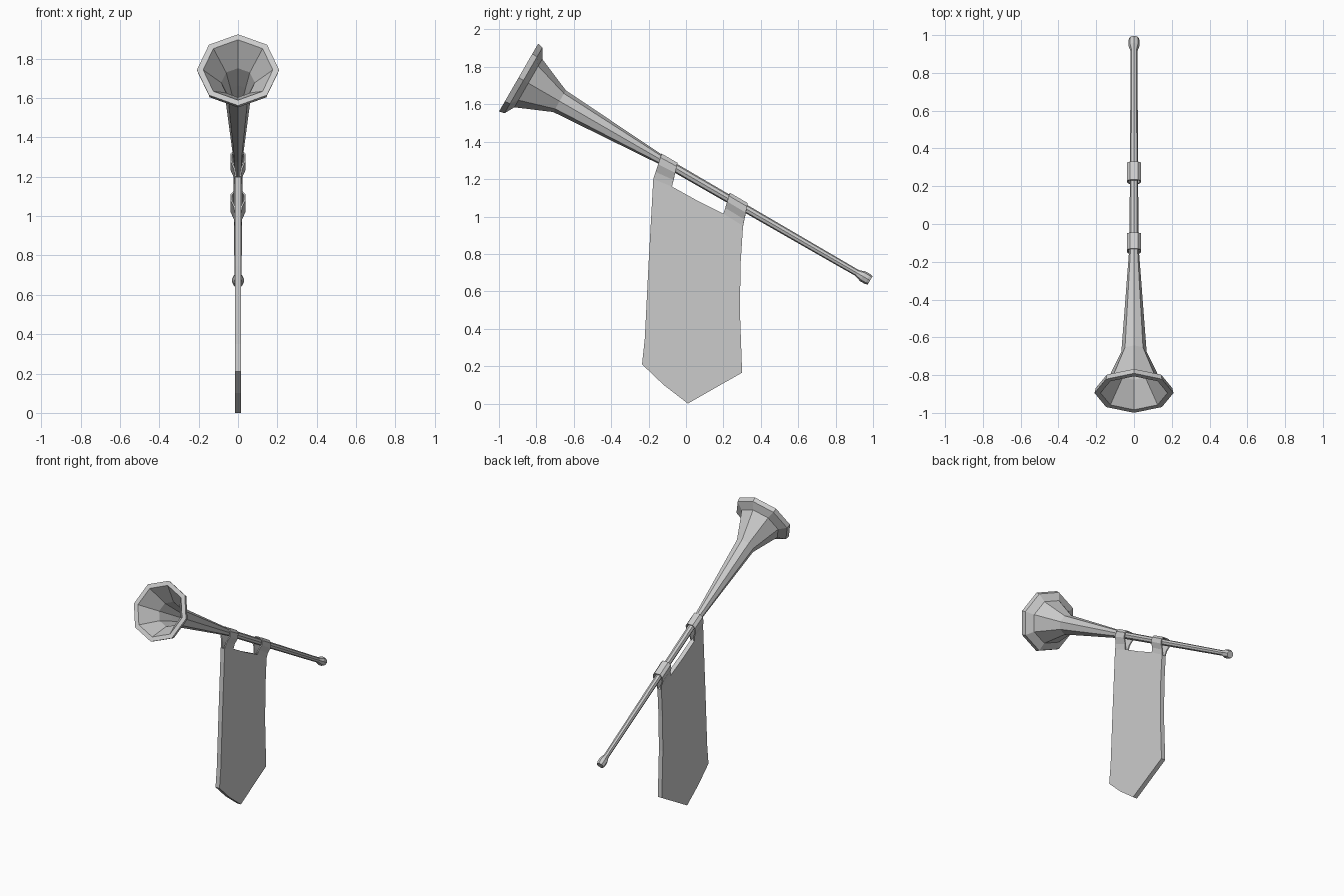
import bpy, bmesh, math
from mathutils import Vector

cube = bpy.data.objects.get("Cube")
if cube:
    bpy.data.objects.remove(cube, do_unlink=True)

grey = bpy.data.materials.new("plain_grey")
grey.use_nodes = True
colour = (0.6, 0.6, 0.6, 1)
grey.diffuse_color = colour
grey.node_tree.nodes["Principled BSDF"].inputs["Base Color"].default_value = colour

TILT = math.radians(30)
BELL = Vector((0, -0.895, 1.743))             # centre of the bell mouth
ALONG = Vector((0, math.cos(TILT), -math.sin(TILT)))
UP = Vector((0, math.sin(TILT), math.cos(TILT)))
SIDE = Vector((1, 0, 0))


def finish(name, bm):
    bmesh.ops.remove_doubles(bm, verts=bm.verts, dist=0.0001)
    bmesh.ops.recalc_face_normals(bm, faces=bm.faces)
    mesh = bpy.data.meshes.new(name)
    bm.to_mesh(mesh)
    bm.free()
    mesh.materials.append(grey)
    obj = bpy.data.objects.new(name, mesh)
    bpy.context.collection.objects.link(obj)
    return obj


def lathe(name, profile, sides=8):
    """Revolve (distance, radius) points around the tilted axis."""
    bm = bmesh.new()
    rings = []
    for t, r in profile:
        if r == 0:
            rings.append([bm.verts.new(BELL + ALONG * t)] * sides)
            continue
        angles = [math.tau * i / sides for i in range(sides)]
        rings.append([bm.verts.new(BELL + ALONG * t + SIDE * r * math.sin(a) + UP * r * math.cos(a))
                      for a in angles])
    for a, b in zip(rings, rings[1:]):
        for i in range(sides):
            j = (i + 1) % sides
            bm.faces.new(dict.fromkeys((a[i], a[j], b[j], b[i])))
    return finish(name, bm)


def strap(name, low_front, low_back, top_front, top_back):
    """Cloth loop that opens around the tube and closes at the banner."""
    half = [(0.016, 0), (0.021, 0.28), (0.038, 0.58), (0.038, 0.85), (0.022, 1)]
    path = half + [(-x, s) for x, s in reversed(half)]
    bm = bmesh.new()
    rows = []
    for x, s in path:
        row = []
        for low, top in ((low_front, top_front), (low_back, top_back)):
            p = Vector(low).lerp(Vector(top), s)
            row.append(bm.verts.new((x, p.x, p.y)))
        rows.append(row)
    for a, b in zip(rows, rows[1:]):
        bm.faces.new((a[0], a[1], b[1], b[0]))
    obj = finish(name, bm)
    # point the faces outward so the thickness grows towards the tube
    if obj.data.polygons[len(path) // 2 - 1].normal.z < 0:
        obj.data.flip_normals()
    solid = obj.modifiers.new("thickness", "SOLIDIFY")
    solid.thickness = 0.008
    solid.offset = -1
    return obj


# Flared bell with a hollow mouth, running into the tube
lathe("horn_tube", [(0.5, 0), (0.25, 0.055), (0.13, 0.085), (0, 0.177), (0, 0.209),
                    (0.03, 0.203), (0.06, 0.149), (0.253, 0.067), (0.9, 0.024),
                    (2.1, 0.018), (2.1, 0)])

# Mouthpiece
lathe("mouthpiece", [(2.09, 0), (2.09, 0.018), (2.125, 0.03), (2.155, 0.03),
                     (2.17, 0.025), (2.17, 0)])

# Hanging banner with a pointed lower edge
outline = [(-0.175, 1.2), (-0.075, 1.16), (0.06, 1.085), (0.2, 1.015), (0.305, 0.95),
           (0.292, 0.75), (0.288, 0.5), (0.3, 0.165), (0.15, 0.08), (0.01, 0),
           (-0.12, 0.1), (-0.235, 0.21), (-0.22, 0.35), (-0.2, 0.75)]
bm = bmesh.new()
face = bm.faces.new([bm.verts.new((-0.016, y, z)) for y, z in outline])
ext = bmesh.ops.extrude_face_region(bm, geom=[face], use_keep_orig=True)
moved = [v for v in ext["geom"] if isinstance(v, bmesh.types.BMVert)]
bmesh.ops.translate(bm, verts=moved, vec=(0.032, 0, 0))
finish("banner", bm)

# Two loops holding the banner
strap("front_strap", (-0.175, 1.2), (-0.075, 1.16), (-0.13, 1.336), (-0.045, 1.287))
strap("back_strap", (0.2, 1.015), (0.305, 0.95), (0.235, 1.127), (0.33, 1.072))
